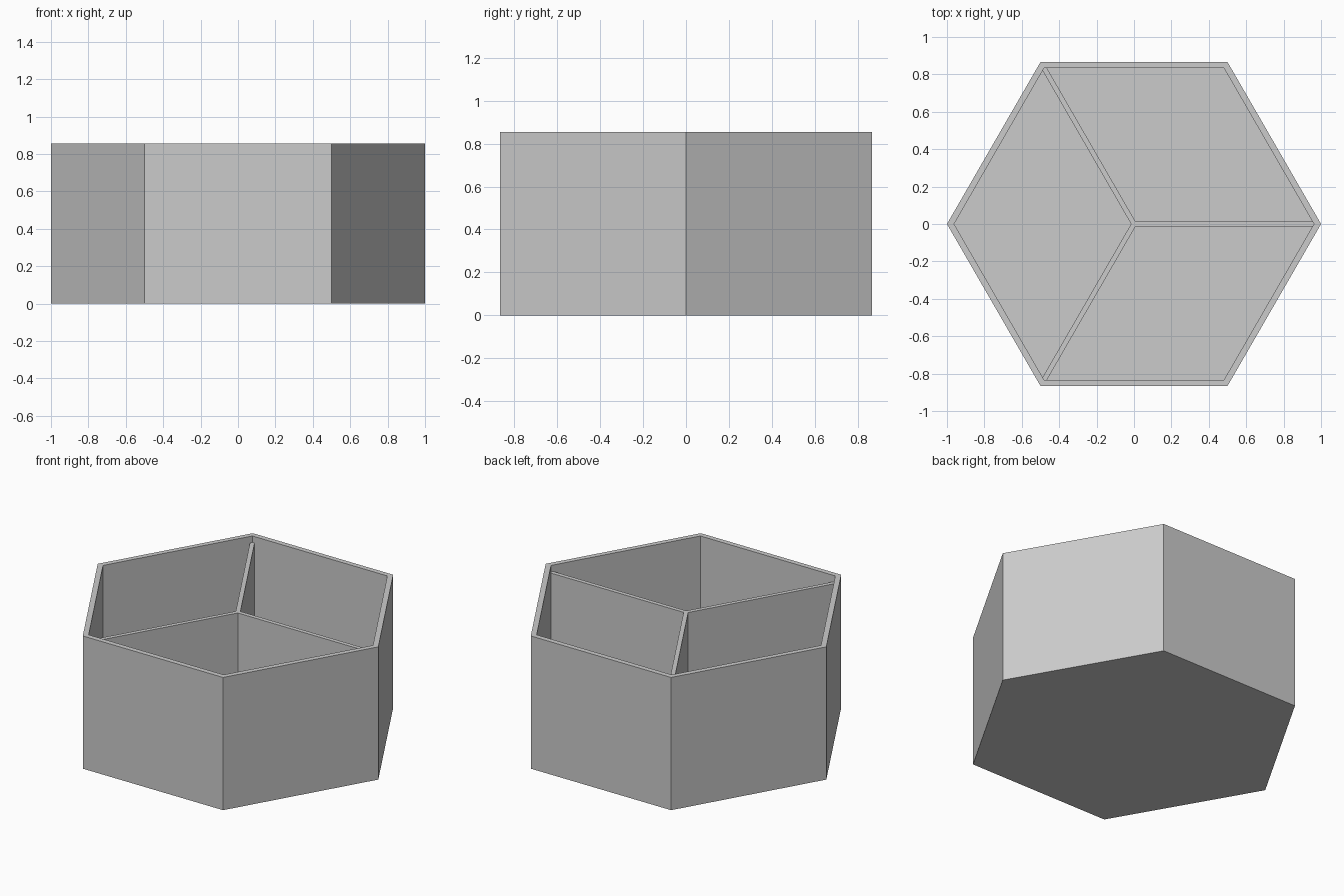
import bpy, bmesh
from math import cos, sin, pi, sqrt

HEIGHT = 0.855           # rim height
WALL = 0.033             # wall thickness
FLOOR = 0.033            # floor thickness
DIVIDER_TOP = 0.813      # dividers sit a little below the rim
HALF = 0.0135            # half of a divider's thickness
INNER = 1 - WALL * 2 / sqrt(3)   # corner radius of the inner hexagon

old = bpy.data.objects.get("Cube")
if old:
    bpy.data.objects.remove(old)

grey = bpy.data.materials.new("light grey")
grey.use_nodes = True
colour = (0.6, 0.6, 0.6, 1)
grey.diffuse_color = colour
grey.node_tree.nodes["Principled BSDF"].inputs["Base Color"].default_value = colour


def finish(name, bm):
    bmesh.ops.recalc_face_normals(bm, faces=bm.faces)
    mesh = bpy.data.meshes.new(name)
    bm.to_mesh(mesh)
    bm.free()
    mesh.materials.append(grey)
    obj = bpy.data.objects.new(name, mesh)
    bpy.context.collection.objects.link(obj)
    return obj


def bridge(bm, a, b):
    for i in range(len(a)):
        j = (i + 1) % len(a)
        bm.faces.new((a[i], a[j], b[j], b[i]))


# Hexagonal cup: outer wall, flat rim, inner wall and floor
bm = bmesh.new()
profile = [(1, 0), (1, HEIGHT), (INNER, HEIGHT), (INNER, FLOOR)]
rings = [[bm.verts.new((r * cos(k * pi / 3), r * sin(k * pi / 3), z))
          for k in range(6)] for r, z in profile]
for lower, upper in zip(rings, rings[1:]):
    bridge(bm, lower, upper)
bm.faces.new(rings[0])
bm.faces.new(rings[-1])
finish("hexagonal_cup", bm)

# Three-armed divider whose arm ends fit into alternate inner corners
bm = bmesh.new()
end = INNER - HALF / sqrt(3)
arm = [(HALF / sqrt(3), -HALF), (end, -HALF), (INNER, 0), (end, HALF)]
outline = []
for k in range(3):
    c, s = cos(k * 2 * pi / 3), sin(k * 2 * pi / 3)
    outline += [(x * c - y * s, x * s + y * c) for x, y in arm]
bottom, top = [[bm.verts.new((x, y, z)) for x, y in outline]
               for z in (FLOOR, DIVIDER_TOP)]
bridge(bm, bottom, top)
bm.faces.new(bottom)
bm.faces.new(top)
finish("three_way_divider", bm)
